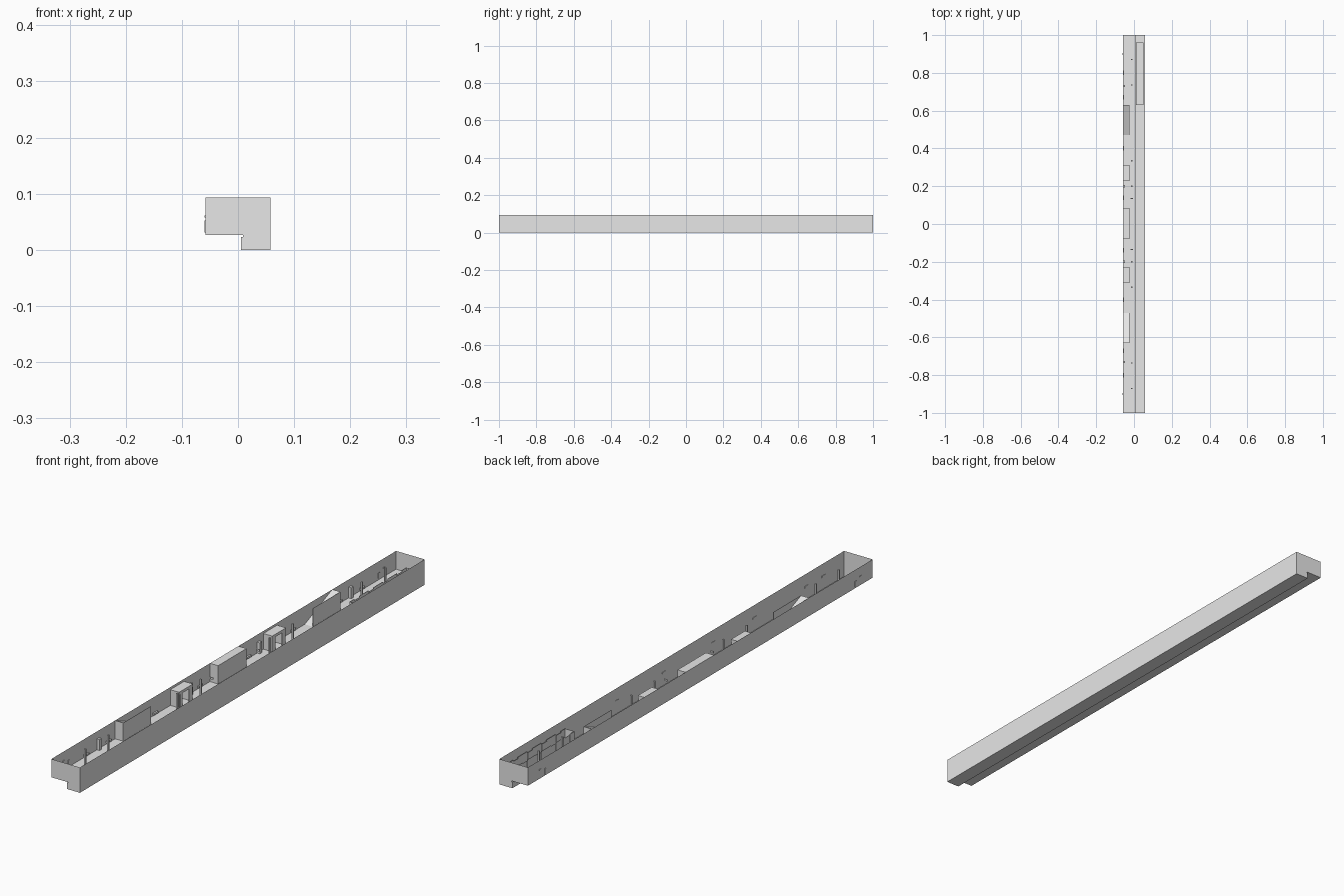
import bpy
import bmesh

cube = bpy.data.objects.get("Cube")
if cube:
    bpy.data.objects.remove(cube, do_unlink=True)

grey = bpy.data.materials.new("plain_grey")
grey.use_nodes = True
grey.diffuse_color = (0.8, 0.8, 0.8, 1)
grey.node_tree.nodes["Principled BSDF"].inputs["Base Color"].default_value = (0.8, 0.8, 0.8, 1)

WALL = 0.058     # side wall distance
FLOOR = 0.026    # platform level
TOP = 0.093      # wall height


def finish(name, bm):
    mesh = bpy.data.meshes.new(name)
    bm.to_mesh(mesh)
    bm.free()
    mesh.materials.append(grey)
    obj = bpy.data.objects.new(name, mesh)
    bpy.context.collection.objects.link(obj)
    return obj


def add_prism(bm, a, b, caps=True, closed=True):
    """Join two matching outlines with side faces and optional ends."""
    va = [bm.verts.new(p) for p in a]
    vb = [bm.verts.new(p) for p in b]
    n = len(va)
    for i in range(n if closed else n - 1):
        j = (i + 1) % n
        bm.faces.new((va[i], va[j], vb[j], vb[i]))
    if caps:
        bm.faces.new(va[::-1])
        bm.faces.new(vb)


def boxes(name, spans):
    """One object from (x0, x1, y0, y1, z0, z1) boxes."""
    bm = bmesh.new()
    for x0, x1, y0, y1, z0, z1 in spans:
        ring = [(x0, y0), (x1, y0), (x1, y1), (x0, y1)]
        add_prism(bm, [(x, y, z0) for x, y in ring], [(x, y, z1) for x, y in ring])
    bmesh.ops.recalc_face_normals(bm, faces=bm.faces)
    return finish(name, bm)


# Open-topped hall: platform, lip, track trough, walls and ends
profile = [(-WALL, TOP), (-WALL, FLOOR), (0.009, FLOOR), (0.009, 0.023),
           (0.005, 0.023), (0.005, 0), (WALL, 0), (WALL, TOP)]
bm = bmesh.new()
add_prism(bm, [(x, -1, z) for x, z in profile], [(x, 1, z) for x, z in profile], closed=False)
bmesh.ops.recalc_face_normals(bm, faces=bm.faces)
finish("station_shell", bm)

# Central service room
boxes("service_room", [(-WALL, -0.025, -0.08, 0.085, FLOOR, TOP)])

for side, label in ((-1, "front"), (1, "back")):
    def span(x0, x1, yc, half, z0, z1):
        return (x0, x1, side * yc - half, side * yc + half, z0, z1)

    # Sloping stair with a full-height side panel and end wall
    bm = bmesh.new()
    wedge = [(side * 0.47, FLOOR), (side * 0.63, FLOOR), (side * 0.63, TOP)]
    add_prism(bm, [(-WALL, y, z) for y, z in wedge], [(-0.026, y, z) for y, z in wedge])
    bmesh.ops.recalc_face_normals(bm, faces=bm.faces)
    finish(label + "_stair", bm)
    boxes(label + "_stair_panel", [span(-0.026, -0.025, 0.55, 0.08, FLOOR, TOP)])

    # Lift booth with a doorway
    boxes(label + "_booth", [
        span(-WALL, -0.022, 0.27, 0.04, 0.074, 0.084),
        span(-WALL, -0.024, 0.236, 0.005, FLOOR, 0.074),
        span(-WALL, -0.024, 0.304, 0.005, FLOOR, 0.074),
        span(-0.026, -0.023, 0.245, 0.006, FLOOR, 0.074),
        span(-0.026, -0.023, 0.295, 0.006, FLOOR, 0.074),
    ])

    # Columns along the platform
    boxes(label + "_columns", [span(-0.015, -0.009, y, 0.003, FLOOR, TOP)
                               for y in (0.2, 0.335, 0.735, 0.87)])

    # Machines against the wall
    boxes(label + "_machines", [span(-WALL, -0.047, y, 0.006, FLOOR, 0.066)
                                for y in (0.2, 0.73)])

    # Benches and wall panels
    boxes(label + "_benches", [span(-WALL, -0.052, y, 0.012, 0.03, 0.037)
                               for y in (0.14, 0.4, 0.67, 0.8)])
    boxes(label + "_wall_panels", [span(-0.06, -0.056, 0.9, 0.004, 0.031, 0.052),
                                   span(-0.0595, -0.056, 0.93, 0.006, 0.058, 0.061)])

    # Small hanging signs and platform-edge markers
    boxes(label + "_signs", [span(-0.018, -0.006, 0.135, 0.0015, 0.068, 0.075),
                             span(0.002, 0.006, 0.4, 0.005, FLOOR, 0.03)])

# Signs on the track wall
boxes("track_wall_signs", [(0.0565, WALL, y - 0.01, y + 0.01, 0.044, 0.05)
                           for y in (-0.88, -0.78, -0.48, -0.24, 0.045, 0.32)])

# Open-topped rail car
X0, X1, Y0, Y1, RIM, T = 0.011, 0.05, 0.63, 0.96, 0.066, 0.0015
car = [(X0, X1, Y0, Y1, 0.006, 0.024),
       (X0, X1, Y0, Y0 + T, 0.024, RIM),
       (X0, X1, Y1 - T, Y1, 0.024, RIM)]
doors = [Y0 + (i + 0.5) * (Y1 - Y0) / 4 for i in range(4)]
for x, inward in ((X0, 1), (X1 - T, -1)):
    edges = [Y0] + [d + s * 0.014 for d in doors for s in (-1, 1)] + [Y1]
    for a, b in zip(edges[::2], edges[1::2]):
        car.append((x, x + T, a, b, 0.024, RIM))
    for d in doors:
        dx = x + inward * T
        car.append((dx, dx + T, d - 0.014, d + 0.014, 0.024, RIM - 0.004))
boxes("rail_car", car)
